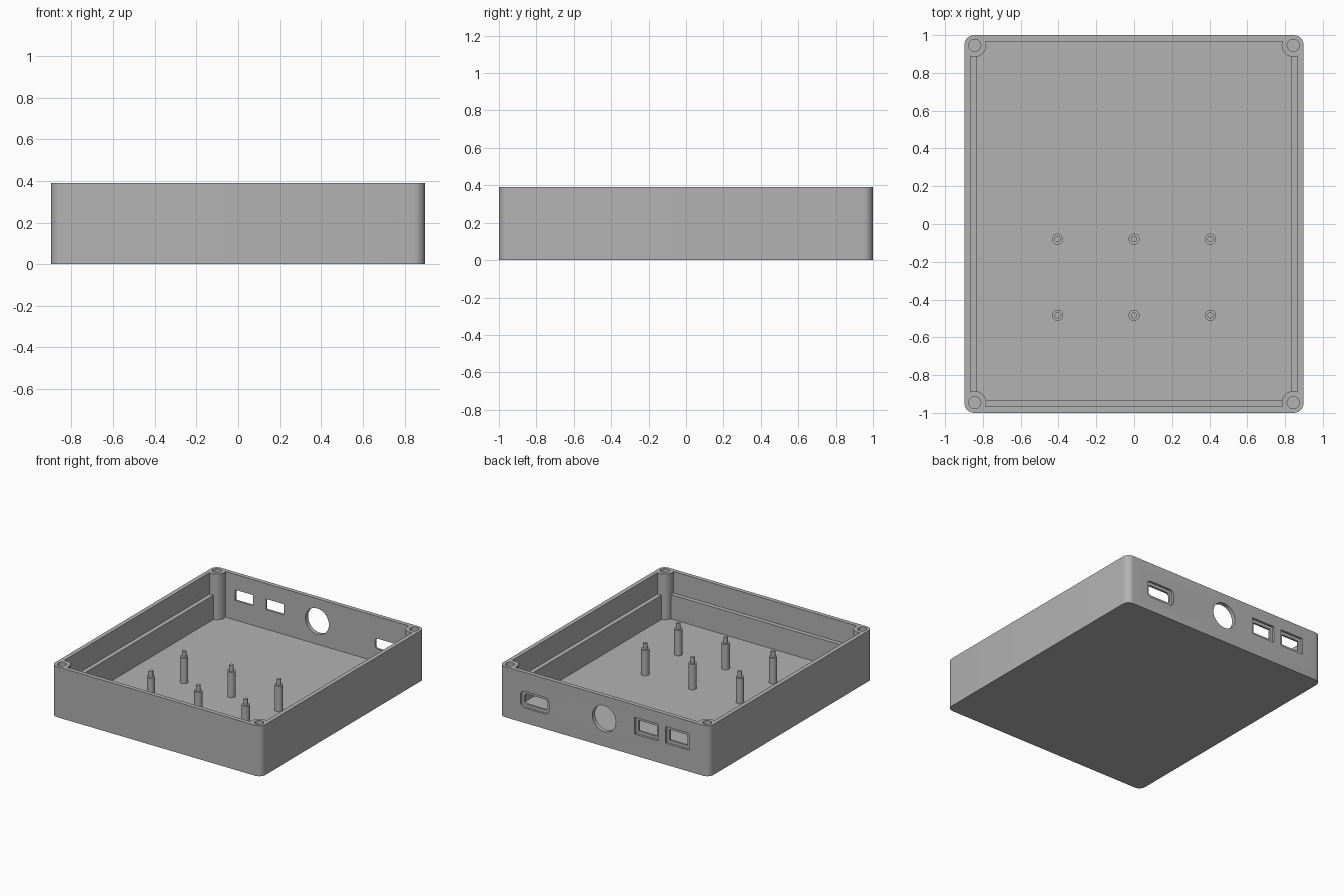
import bpy, bmesh, math
from mathutils import Matrix

if "Cube" in bpy.data.objects:
    bpy.data.objects.remove(bpy.data.objects["Cube"], do_unlink=True)

grey = bpy.data.materials.new("plain grey")
grey.use_nodes = True
grey.diffuse_color = (0.45, 0.45, 0.45, 1)
grey.node_tree.nodes["Principled BSDF"].inputs["Base Color"].default_value = grey.diffuse_color

WIDTH, LENGTH, HEIGHT = 1.796, 2.0, 0.39
FLOOR, LEDGE = 0.038, 0.225
WALL, THICK = 0.033, 0.067
POST_X, POST_Y = 0.843, 0.946


def new_object(name, bm):
    bmesh.ops.recalc_face_normals(bm, faces=bm.faces)
    mesh = bpy.data.meshes.new(name)
    bm.to_mesh(mesh)
    bm.free()
    mesh.materials.append(grey)
    obj = bpy.data.objects.new(name, mesh)
    bpy.context.collection.objects.link(obj)
    return obj


def prism(name, x0, x1, y0, y1, z0, z1, radius=0, axis=2, segments=8):
    """Box, with the edges along one axis rounded."""
    bm = bmesh.new()
    bmesh.ops.create_cube(bm, size=1)
    bmesh.ops.scale(bm, vec=(x1 - x0, y1 - y0, z1 - z0), verts=bm.verts)
    bmesh.ops.translate(bm, vec=((x0 + x1) / 2, (y0 + y1) / 2, (z0 + z1) / 2), verts=bm.verts)
    if radius:
        edges = [e for e in bm.edges
                 if abs(e.verts[0].co[axis] - e.verts[1].co[axis]) > 1e-4]
        bmesh.ops.bevel(bm, geom=edges, offset=radius, segments=segments,
                        profile=0.5, affect='EDGES')
    return new_object(name, bm)


def cylinder(name, x, y, z, radius, depth, along_y=False):
    bm = bmesh.new()
    place = Matrix.Translation((x, y, z))
    if along_y:
        place = place @ Matrix.Rotation(math.pi / 2, 4, 'X')
    bmesh.ops.create_cone(bm, cap_ends=True, segments=40, radius1=radius,
                          radius2=radius, depth=depth, matrix=place)
    return new_object(name, bm)


def cut(target, cutter):
    mod = target.modifiers.new("cut", 'BOOLEAN')
    mod.operation, mod.solver, mod.object = 'DIFFERENCE', 'EXACT', cutter
    bpy.context.view_layer.update()
    graph = bpy.context.evaluated_depsgraph_get()
    mesh = bpy.data.meshes.new_from_object(target.evaluated_get(graph))
    target.modifiers.clear()
    target.data = mesh
    bpy.data.objects.remove(cutter, do_unlink=True)


def smooth(obj):
    bpy.ops.object.select_all(action='DESELECT')
    obj.select_set(True)
    bpy.context.view_layer.objects.active = obj
    bpy.ops.object.shade_smooth_by_angle(angle=math.radians(30))


corners = [(sx * POST_X, sy * POST_Y) for sx in (-1, 1) for sy in (-1, 1)]
half_w, half_l = WIDTH / 2, LENGTH / 2

# Outer shell
case = prism("case", -half_w, half_w, -half_l, half_l, 0, HEIGHT, radius=0.052)

# Cavity: thicker lower walls on three sides, thin walls above the ledge;
# the corner screw posts are left standing
lower = prism("lower_cavity", -half_w + THICK, half_w - THICK,
              -half_l + THICK, half_l - WALL, FLOOR, LEDGE + 0.01)
upper = prism("upper_cavity", -half_w + WALL, half_w - WALL,
              -half_l + WALL, half_l - WALL, LEDGE, HEIGHT + 0.1)
for cavity in (lower, upper):
    for x, y in corners:
        cut(cavity, cylinder("post", x, y, 0.3, 0.061, 1))
    cut(case, cavity)

# Screw holes in the posts
for x, y in corners:
    cut(case, cylinder("screw_hole", x, y, HEIGHT, 0.032, 0.4))

# Back wall ports: shallow outer recess around a smaller opening
def port(x0, x1, z0, z1, radius=0):
    inset = 0.024
    cut(case, prism("recess", x0, x1, half_l - 0.017, half_l + 0.1, z0, z1, radius, 1))
    cut(case, prism("opening", x0 + inset, x1 - inset, half_l - 0.1, half_l + 0.1,
                    z0 + inset, z1 - inset, radius * 0.6, 1))

port(-0.725, -0.525, 0.165, 0.295)
port(-0.463, -0.26, 0.165, 0.295)
port(0.472, 0.715, 0.115, 0.243, radius=0.035)
cut(case, cylinder("round_port", 0, half_l, 0.215, 0.1, 0.2, along_y=True))
smooth(case)

# Circuit board standoffs with locating pins
for row, y in (("front", -0.484), ("rear", -0.08)):
    for side, x in (("right", -0.405), ("middle", 0), ("left", 0.405)):
        for part, radius, z0, z1 in (("standoff", 0.029, FLOOR - 0.01, 0.235),
                                     ("pin", 0.016, 0.23, 0.28)):
            smooth(cylinder(f"{row}_{side}_{part}", x, y, (z0 + z1) / 2, radius, z1 - z0))
